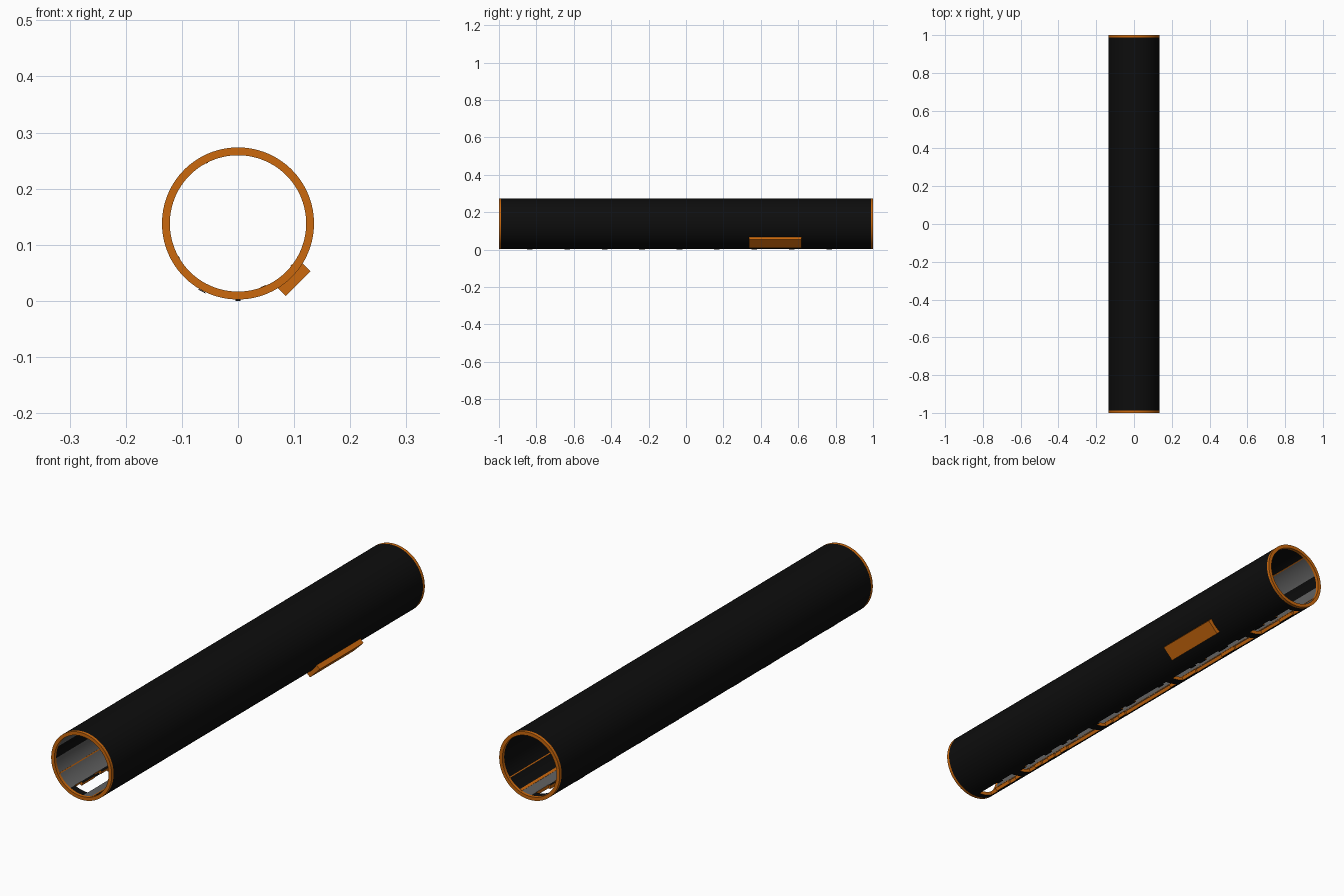
import bpy, bmesh, math, random
from mathutils import Matrix, Vector

if "Cube" in bpy.data.objects:
    bpy.data.objects.remove(bpy.data.objects["Cube"])

random.seed(4)
ZC, R_OUT, R_IN = 0.138, 0.1355, 0.1215


def material(name, rgb):
    m = bpy.data.materials.new(name)
    m.diffuse_color = (*rgb, 1)
    m.use_nodes = True
    m.node_tree.nodes["Principled BSDF"].inputs["Base Color"].default_value = m.diffuse_color
    return m


BLACK = material("soot_black", (0.004, 0.004, 0.004))
ORANGE = material("burnt_orange", (0.60, 0.14, 0.004))
GREY = material("liner_grey", (0.12, 0.12, 0.12))


def point(deg, r, y):
    # Angle runs from the bottom towards -x
    a = math.radians(deg)
    return Vector((-r * math.sin(a), y, ZC - r * math.cos(a)))


def finish(bm, name, mats, smooth=False):
    bmesh.ops.recalc_face_normals(bm, faces=bm.faces[:])
    me = bpy.data.meshes.new(name)
    bm.to_mesh(me)
    bm.free()
    for m in mats:
        me.materials.append(m)
    ob = bpy.data.objects.new(name, me)
    bpy.context.collection.objects.link(ob)
    if smooth:
        bpy.ops.object.select_all(action='DESELECT')
        ob.select_set(True)
        bpy.context.view_layer.objects.active = ob
        bpy.ops.object.shade_smooth_by_angle(angle=math.radians(30))
    return ob


# Tube: thick shell of cells with a ragged split along the underside
N, STEP = 90, 4
ys = [-1, -0.988] + [-0.96 + 0.04 * i for i in range(49)] + [0.988, 1]
rows = len(ys) - 1
cells = set()
for j in range(rows):
    lo, hi = random.choice((0, 0, 1)), random.choice((5, 6, 6))
    torn = 2 <= j < rows - 2 and j % 12 != 7
    for i in range(N):
        if not (torn and lo <= i <= hi):
            cells.add((i, j))


def inner_material(i):
    a = (i + 0.5) * STEP
    if 28 < a < 88 or 112 < a < 152 or a > 341:
        return 2
    return 0


bm = bmesh.new()
cache = {}


def vert(i, j, r):
    key = (i % N, j, r)
    if key not in cache:
        cache[key] = bm.verts.new(point(key[0] * STEP, r, ys[j]))
    return cache[key]


def quad(keys, mat):
    f = bm.faces.new([vert(*k) for k in keys])
    f.material_index = mat


for i, j in sorted(cells):
    end = j in (0, rows - 1)
    corners = [(i, j), (i + 1, j), (i + 1, j + 1), (i, j + 1)]
    for r, mat in ((R_OUT, 0), (R_IN, inner_material(i))):
        quad([(*c, r) for c in corners], 1 if end else mat)
    # Orange edges wherever the neighbouring cell is missing
    for k, (di, dj) in enumerate(((0, -1), (1, 0), (0, 1), (-1, 0))):
        if ((i + di) % N, j + dj) not in cells:
            a, b = corners[k], corners[(k + 1) % 4]
            quad([(*a, R_OUT), (*b, R_OUT), (*b, R_IN), (*a, R_IN)], 1)
finish(bm, "tube", [BLACK, ORANGE, GREY], True)


def strip(name, a0, a1, r0, r1, y0, y1, mat):
    # Straight slat lying along the tube wall
    bm = bmesh.new()
    v = [bm.verts.new(point(a, r, y)) for y in (y0, y1)
         for a, r in ((a0, r0), (a1, r0), (a1, r1), (a0, r1))]
    bm.faces.new(v[:4])
    bm.faces.new(v[4:])
    for k in range(4):
        n = (k + 1) % 4
        bm.faces.new((v[k], v[n], v[n + 4], v[k + 4]))
    return finish(bm, name, [mat])


# Thin orange seams between the inner panels
for a, w in ((60, 2), (153, 2), (308, 2), (338, 5)):
    strip("inner_seam", a - w / 2, a + w / 2, R_IN - 0.001, R_IN + 0.002,
          -0.99, 0.99, ORANGE)

# Small black flakes peeling from the split
for k in range(9):
    y = -0.85 + 0.2 * k
    strip("edge_flake", 25, 31, R_OUT + 0.0005, R_OUT + 0.002, y, y + 0.05, BLACK)
    strip("lower_flake", -2, 2, R_OUT + 0.0005, R_OUT + 0.0026, y, y + 0.03, BLACK)

# Flat block mounted on the lower right side
bm = bmesh.new()
bmesh.ops.create_cube(bm, size=1)
bmesh.ops.scale(bm, vec=(0.062, 0.28, 0.024), verts=bm.verts[:])
turn = Matrix.Rotation(math.radians(-45), 4, 'Y')
place = Matrix.Translation(point(-45, 0.1395, 0.478))
bmesh.ops.transform(bm, matrix=place @ turn, verts=bm.verts[:])
finish(bm, "side_block", [ORANGE])
